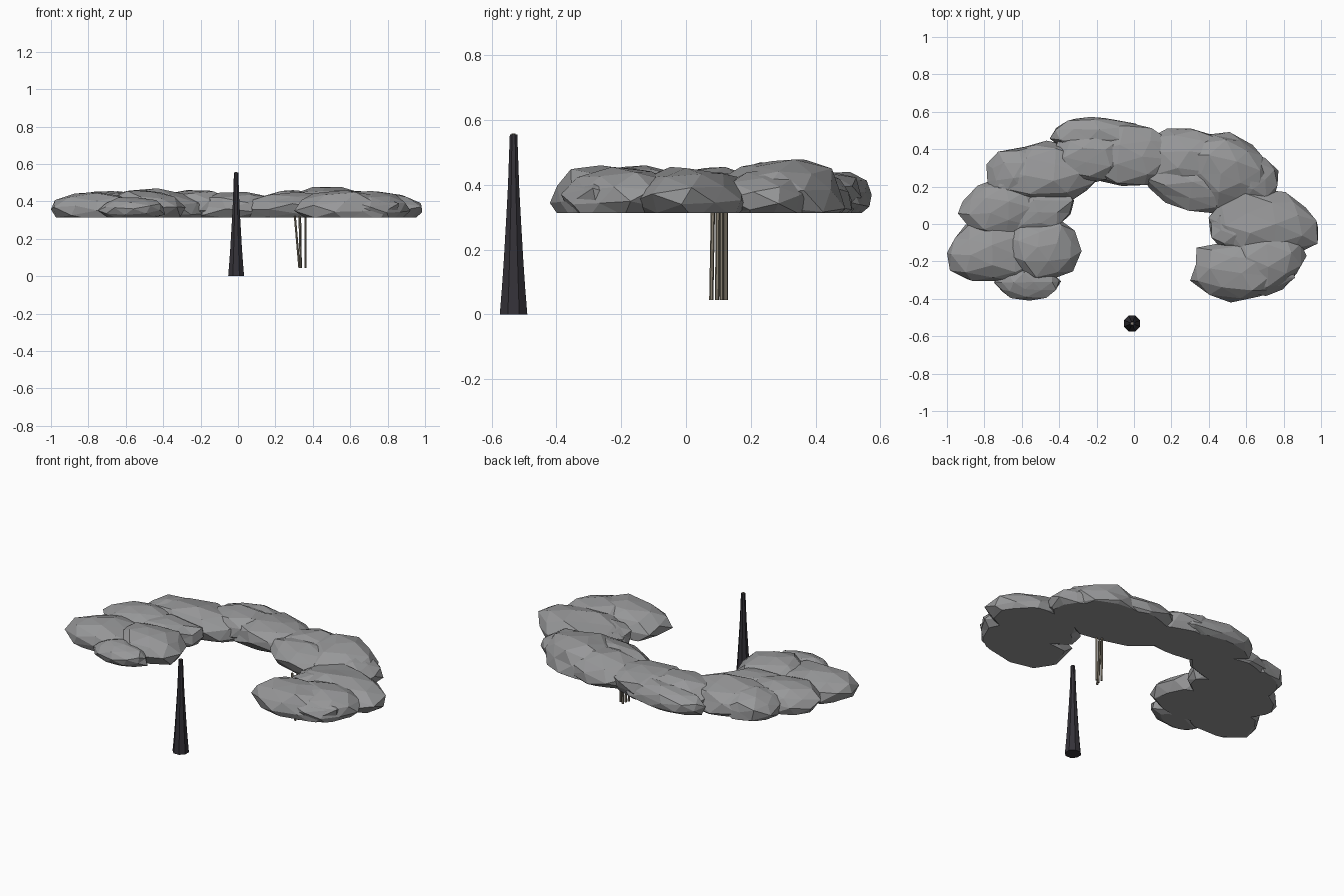
import bpy, bmesh, math, random
from mathutils import Matrix, Vector

if "Cube" in bpy.data.objects:
    bpy.data.objects.remove(bpy.data.objects["Cube"])

FLOOR = 0.313  # flat underside of the cloud


def material(name, rgb):
    m = bpy.data.materials.new(name)
    m.diffuse_color = (*rgb, 1)
    m.use_nodes = True
    m.node_tree.nodes["Principled BSDF"].inputs["Base Color"].default_value = m.diffuse_color
    return m


cloud_grey = material("cloud grey", (0.31, 0.312, 0.318))
spire_dark = material("dark stone", (0.035, 0.032, 0.04))
stick_tan = material("dull tan", (0.24, 0.21, 0.16))


def finish(bm, name, mat):
    bmesh.ops.recalc_face_normals(bm, faces=bm.faces)
    me = bpy.data.meshes.new(name)
    bm.to_mesh(me)
    bm.free()
    me.materials.append(mat)
    ob = bpy.data.objects.new(name, me)
    bpy.context.collection.objects.link(ob)
    return ob


def clump(name, cx, cy, a, b, angle, top, seed):
    """Craggy flattened boulder, cut flat underneath."""
    rnd = random.Random(seed)
    bm = bmesh.new()
    bmesh.ops.create_icosphere(bm, subdivisions=2, radius=1)
    spin = Matrix.Rotation(rnd.uniform(0, 6.28), 3, 'Z') @ Matrix.Rotation(rnd.uniform(0, 3), 3, 'X')
    for v in bm.verts:
        v.co = spin @ v.co * rnd.uniform(0.87, 1.08)
    # fit to the wanted half sizes
    lo = [min(v.co[i] for v in bm.verts) for i in range(3)]
    hi = [max(v.co[i] for v in bm.verts) for i in range(3)]
    half = Vector((a, b, top - 0.36))
    turn = Matrix.Rotation(math.radians(angle), 3, 'Z')
    for v in bm.verts:
        p = Vector([((v.co[i] - lo[i]) / (hi[i] - lo[i]) * 2 - 1) * half[i] for i in range(3)])
        v.co = turn @ p + Vector((cx, cy, 0.36))
    cut = bmesh.ops.bisect_plane(bm, geom=bm.verts[:] + bm.edges[:] + bm.faces[:],
                                 plane_co=(0, 0, FLOOR), plane_no=(0, 0, -1), clear_outer=True)
    edges = [e for e in cut["geom_cut"] if isinstance(e, bmesh.types.BMEdge)]
    bmesh.ops.holes_fill(bm, edges=edges)
    finish(bm, name, cloud_grey)


# Horseshoe of cloud clumps: centre, half sizes, turn, top height
clumps = [
    (-0.57, -0.31, 0.18, 0.10, 0, 0.42),
    (-0.75, -0.15, 0.25, 0.155, 0, 0.45),
    (-0.49, -0.13, 0.21, 0.17, 0, 0.46),
    (-0.72, 0.08, 0.22, 0.16, 15, 0.455),
    (-0.53, 0.06, 0.22, 0.12, 20, 0.44),
    (-0.62, 0.26, 0.18, 0.16, 25, 0.455),
    (-0.46, 0.28, 0.31, 0.165, 8, 0.47),
    (-0.18, 0.465, 0.27, 0.105, -3, 0.44),
    (-0.24, 0.36, 0.22, 0.14, 10, 0.46),
    (-0.02, 0.37, 0.28, 0.17, -5, 0.45),
    (0.32, 0.32, 0.27, 0.18, -15, 0.46),
    (0.34, 0.22, 0.29, 0.155, -10, 0.45),
    (0.48, 0.29, 0.26, 0.20, -20, 0.478),
    (0.58, 0.24, 0.19, 0.15, -10, 0.45),
    (0.70, 0.01, 0.30, 0.18, -12, 0.455),
    (0.54, -0.02, 0.14, 0.12, 0, 0.43),
    (0.58, -0.25, 0.28, 0.17, 0, 0.46),
    (0.70, -0.19, 0.22, 0.19, 15, 0.455),
]
for i, c in enumerate(clumps):
    clump(f"cloud_clump_{i + 1}", *c, seed=i + 40)


def tapered(name, rings, sides, mat):
    """Loft of regular rings: (x, y, z, radius)."""
    bm = bmesh.new()
    loops = []
    for x, y, z, r in rings:
        loops.append([bm.verts.new((x + r * math.cos(2 * math.pi * (k + .5) / sides),
                                    y + r * math.sin(2 * math.pi * (k + .5) / sides), z))
                      for k in range(sides)])
    for l0, l1 in zip(loops, loops[1:]):
        for k in range(sides):
            j = (k + 1) % sides
            bm.faces.new((l0[k], l0[j], l1[j], l1[k]))
    bm.faces.new(loops[0][::-1])
    bm.faces.new(loops[-1])
    return finish(bm, name, mat)


# Tall tapering spire in front of the opening
spire = [(0, 0.046), (0.08, 0.039), (0.16, 0.033), (0.24, 0.028),
         (0.32, 0.023), (0.40, 0.0185), (0.48, 0.0155), (0.555, 0.0125)]
tapered("spire", [(-0.01, -0.532, z, r) for z, r in spire], 8, spire_dark)
tapered("spire_tip", [(-0.01, -0.532, 0.55, 0.007), (-0.01, -0.532, 0.558, 0.006)], 8, stick_tan)

# Thin sticks hanging below the cloud: top x, y then bottom x, y
sticks = [(0.304, 0.083, 0.328, 0.078), (0.329, 0.098, 0.335, 0.096),
          (0.360, 0.110, 0.360, 0.110), (0.332, 0.123, 0.336, 0.123)]
for i, (x0, y0, x1, y1) in enumerate(sticks):
    tapered(f"hanging_stick_{i + 1}", [(x1, y1, 0.045, 0.0065), (x0, y0, 0.322, 0.0065)], 6, stick_tan)
